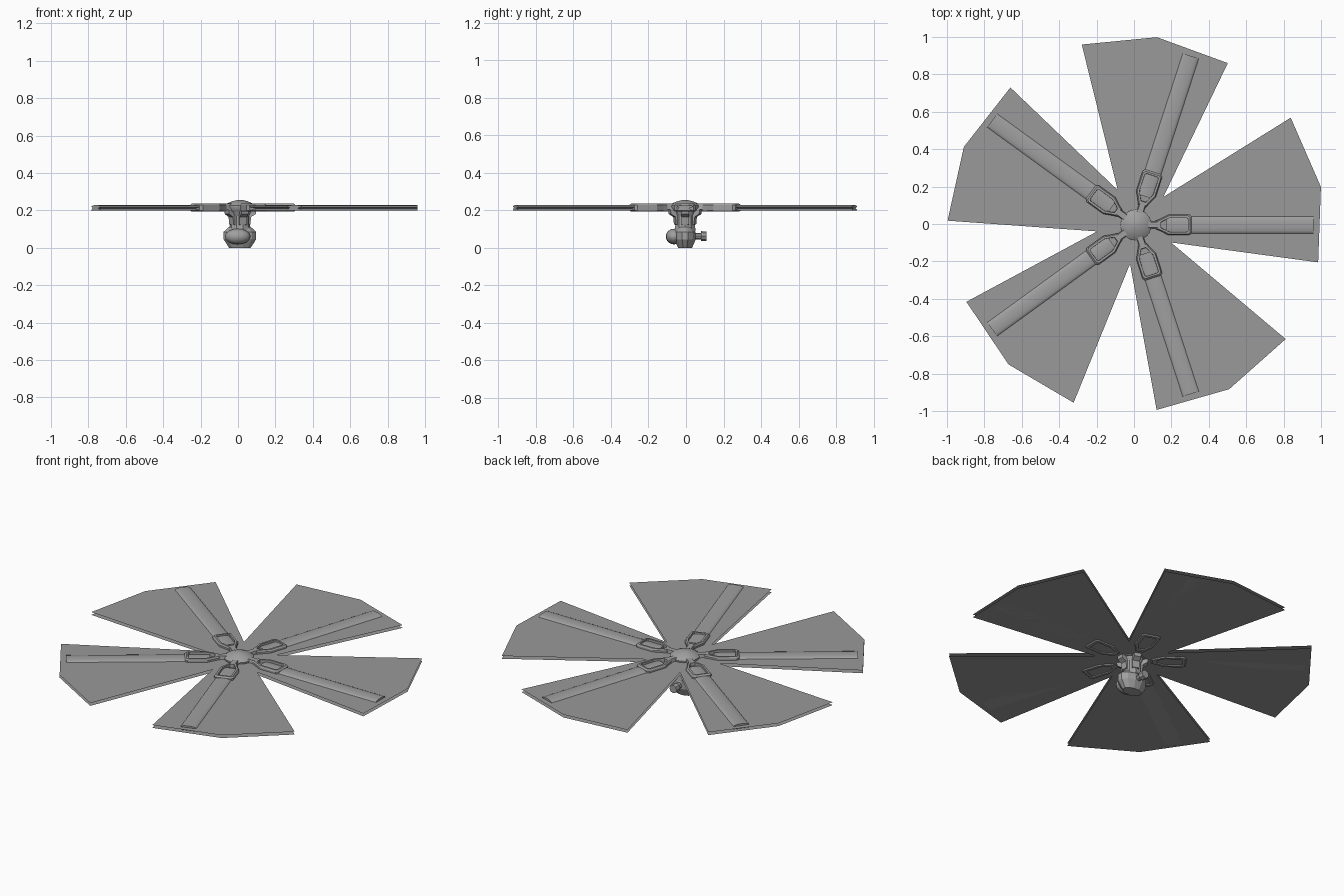
import bpy, bmesh, math
from mathutils import Matrix, Vector

cube = bpy.data.objects.get("Cube")
if cube:
    bpy.data.objects.remove(cube, do_unlink=True)

CX, CY = 0.01, -0.005          # rotor axis
COUNT = 5


def material(name, c):
    m = bpy.data.materials.new(name)
    m.use_nodes = True
    m.diffuse_color = (*c, 1)
    m.node_tree.nodes["Principled BSDF"].inputs["Base Color"].default_value = (*c, 1)
    return m


GREY = material("mid_grey", (0.35, 0.35, 0.35))
SWEEP = material("sweep_grey", (0.32, 0.32, 0.32))


def finish(name, bm, mat=GREY, smooth=None, angle=0.0, normals=True):
    if normals:
        bmesh.ops.recalc_face_normals(bm, faces=bm.faces)
    me = bpy.data.meshes.new(name)
    bm.to_mesh(me)
    bm.free()
    me.materials.append(mat)
    ob = bpy.data.objects.new(name, me)
    bpy.context.collection.objects.link(ob)
    ob.location = (CX, CY, 0)
    ob.rotation_euler.z = angle
    if smooth:
        bpy.ops.object.select_all(action='DESELECT')
        ob.select_set(True)
        bpy.context.view_layer.objects.active = ob
        bpy.ops.object.shade_smooth_by_angle(angle=math.radians(smooth))
    return ob


def polar(r, deg):
    return r * math.cos(math.radians(deg)), r * math.sin(math.radians(deg))


def prism(bm, points, direction):
    """Extrude a closed 3D outline along a vector."""
    f = bm.faces.new([bm.verts.new(p) for p in points])
    ext = bmesh.ops.extrude_face_region(bm, geom=[f])["geom"]
    bmesh.ops.translate(bm, vec=direction, verts=[v for v in ext if isinstance(v, bmesh.types.BMVert)])


def lathe(name, profile, sides, scale_y=1.0, smooth=None, turn=0.0):
    """Spin (radius, z) points into rings and close both ends."""
    bm = bmesh.new()
    rings = [[bm.verts.new((r * math.cos(turn + math.tau * i / sides),
                            r * math.sin(turn + math.tau * i / sides) * scale_y, z))
              for i in range(sides)] for r, z in profile]
    for a, b in zip(rings, rings[1:]):
        for i in range(sides):
            j = (i + 1) % sides
            bm.faces.new((a[i], a[j], b[j], b[i]))
    bm.faces.new(rings[0])
    bm.faces.new(rings[-1])
    return finish(name, bm, smooth=smooth)


def make_blade(n, a):
    bm = bmesh.new()
    w = 0.045
    dome = [(w * math.cos(t), 0.218 + 0.01 * math.sin(t))
            for t in (math.pi * i / 8 for i in range(9))]
    outline = [(0.16, -w, 0.2), (0.16, w, 0.2)]
    outline += [(0.16, y, z) for y, z in reversed(dome)]
    prism(bm, outline, Vector((0.79, 0, 0)))
    finish(f"blade_{n}", bm, smooth=30, angle=a)


def make_sweep_panel(n, a):
    # Two thin sheets, one above the other
    bm = bmesh.new()
    pts = [(0, 0), polar(0.21, -26.5), polar(0.995, -11.6),
           polar(1.01, 11.6), polar(1.007, 34.7), polar(0.21, 45.5)]
    for z, up in ((0.217, True), (0.2, False)):
        loop = pts if up else pts[::-1]
        bm.faces.new([bm.verts.new((x, y, z)) for x, y in loop])
    finish(f"sweep_panel_{n}", bm, mat=SWEEP, angle=a, normals=False)


def make_clip(n, a):
    # Bevelled open frame that holds the blade root
    bm = bmesh.new()
    half_out = [(0.105, 0.022), (0.13, 0.032), (0.175, 0.055), (0.285, 0.055), (0.298, 0.044)]
    half_in = [(0.135, 0.012), (0.148, 0.02), (0.183, 0.036), (0.268, 0.036), (0.275, 0.03)]

    def ring(half, z, grow=0.0):
        cx = 0.205
        full = half + [(x, -y) for x, y in reversed(half)]
        return [bm.verts.new((cx + (x - cx) * (1 + grow), y * (1 + grow), z)) for x, y in full]

    rings = [ring(half_out, 0.194, -0.07), ring(half_out, 0.2), ring(half_out, 0.228),
             ring(half_out, 0.236, -0.1), ring(half_in, 0.236, 0.06), ring(half_in, 0.194, 0.0)]
    for p, q in zip(rings, rings[1:] + rings[:1]):
        for i in range(len(p)):
            j = (i + 1) % len(p)
            bm.faces.new((p[i], p[j], q[j], q[i]))
    # Arm to the hub
    prism(bm, [(0.05, -0.022, 0.203), (0.05, 0.022, 0.203),
               (0.05, 0.015, 0.236), (0.05, -0.015, 0.236)], Vector((0.075, 0, 0)))
    finish(f"blade_clip_{n}", bm, angle=a)


def make_bracket(n, a):
    # Sloping rib under each arm
    bm = bmesh.new()
    side = [(0.04, 0.12), (0.056, 0.125), (0.06, 0.165), (0.085, 0.18), (0.088, 0.205), (0.04, 0.205)]
    prism(bm, [(x, -0.02, z) for x, z in side], Vector((0, 0.04, 0)))
    finish(f"hub_bracket_{n}", bm, angle=a)


for k in range(COUNT):
    turn = math.tau * k / COUNT
    for build in (make_blade, make_sweep_panel, make_clip, make_bracket):
        build(k + 1, turn)

# Hub cap, neck and motor body
lathe("hub_cap", [(0.07, 0.195), (0.083, 0.215), (0.083, 0.226), (0.066, 0.238),
                  (0.042, 0.248), (0.018, 0.254), (0.004, 0.2555)], 24, smooth=40)
lathe("neck", [(0.06, 0.09), (0.054, 0.12), (0.054, 0.17), (0.068, 0.2)], 10)
lathe("motor_body", [(0.06, 0.0), (0.09, 0.045), (0.09, 0.085), (0.06, 0.112)], 12,
      scale_y=0.65, turn=math.pi / 12)

# Rounded front lobe of the motor
bm = bmesh.new()
bmesh.ops.create_uvsphere(bm, u_segments=14, v_segments=8, radius=1,
                          matrix=Matrix.Translation((-0.012, -0.058, 0.06)) @ Matrix.Diagonal((0.07, 0.045, 0.042, 1)))
finish("front_lobe", bm, smooth=50)

# Rear knob with its stem
bm = bmesh.new()
for y, depth, r in ((0.065, 0.05, 0.018), (0.1, 0.03, 0.027)):
    bmesh.ops.create_cone(bm, cap_ends=True, segments=8, radius1=r, radius2=r * 0.9, depth=depth,
                          matrix=Matrix.Translation((0, y, 0.062)) @ Matrix.Rotation(-math.pi / 2, 4, 'X'))
finish("rear_knob", bm)
